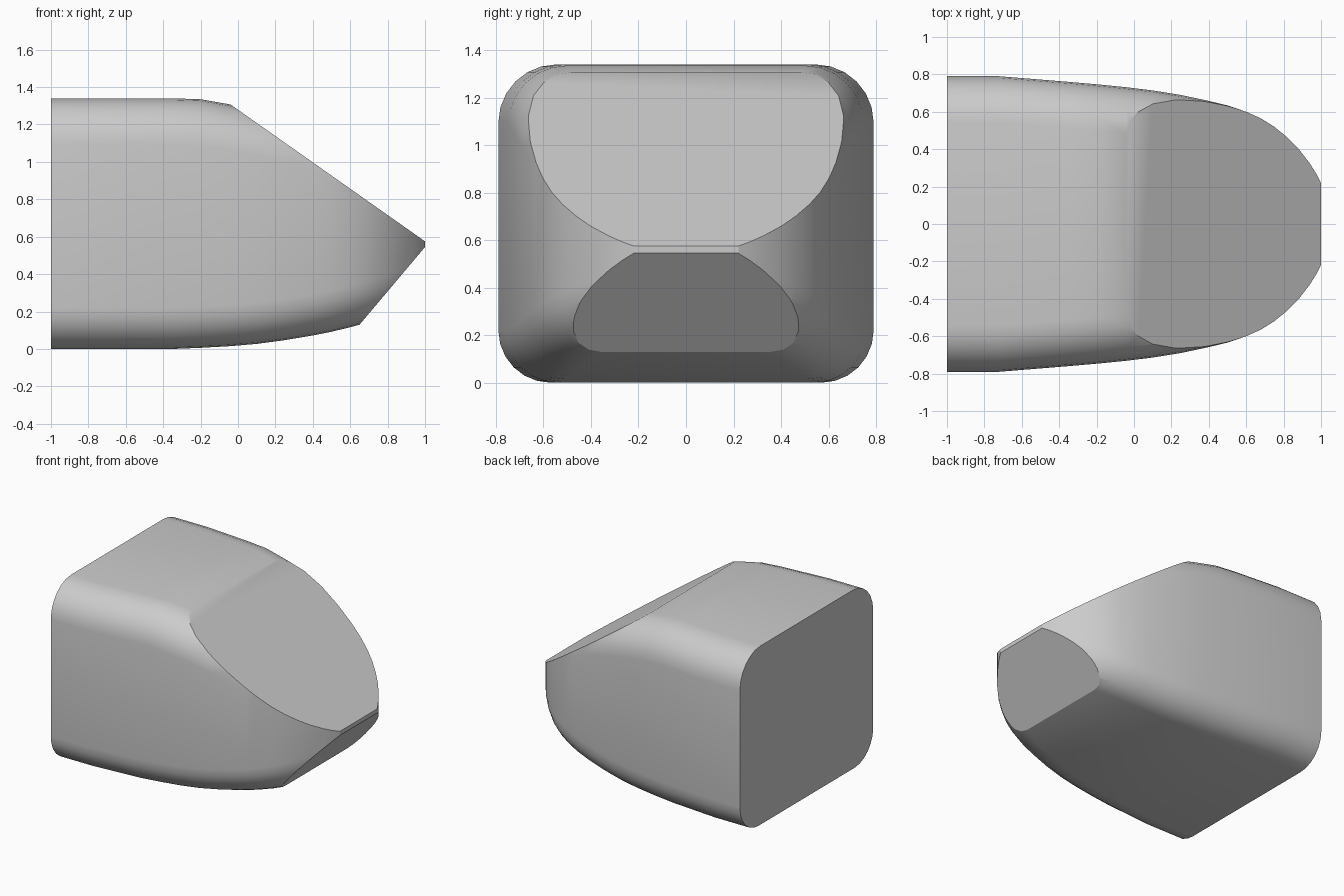
import bpy, bmesh
from math import cos, sin, pi, radians
from mathutils import Vector

if "Cube" in bpy.data.objects:
    bpy.data.objects.remove(bpy.data.objects["Cube"])

# Stations along the body: x, half width, bottom z, top z
STATIONS = [
    (-1.0, .79, 0, 1.34), (-.72, .79, 0, 1.34), (-.35, .76, 0, 1.34),
    (-.2, .747, .006, 1.335), (-.04, .731, .015, 1.307), (.1, .714, .027, 1.28),
    (.25, .69, .047, 1.24), (.4, .658, .072, 1.19), (.5, .634, .092, 1.15),
    (.6, .60, .116, 1.11), (.68, .564, .138, 1.08), (.75, .52, .16, 1.05),
    (.82, .463, .184, 1.02), (.88, .402, .207, .99), (.94, .324, .232, .96),
    (.975, .268, .25, .94), (1.0, .22, .262, .93),
]
STEPS = 6


def section(bm, x, w, bottom, top):
    """Rounded rectangle across the body."""
    ring = []
    r_low, r_high = min(.22, w * .8), min(.245, w * .8)
    corners = [(1, top - r_high, r_high, 0), (-1, top - r_high, r_high, 1),
               (-1, bottom + r_low, r_low, 2), (1, bottom + r_low, r_low, 3)]
    for side, cz, r, quarter in corners:
        for i in range(STEPS + 1):
            a = (quarter + i / STEPS) * pi / 2
            ring.append(bm.verts.new((x, side * (w - r) + r * cos(a), cz + r * sin(a))))
    return ring


def slice_off(bm, point, normal):
    """Cut a flat facet and close it."""
    cut = bmesh.ops.bisect_plane(bm, geom=bm.verts[:] + bm.edges[:] + bm.faces[:],
                                 plane_co=Vector(point), plane_no=Vector(normal),
                                 clear_outer=True, dist=1e-5)
    edges = [e for e in cut['geom_cut'] if isinstance(e, bmesh.types.BMEdge)]
    bmesh.ops.contextual_create(bm, geom=edges)


# Tapered nose shell
bm = bmesh.new()
rings = [section(bm, *s) for s in STATIONS]
for a, b in zip(rings, rings[1:]):
    for i in range(len(a)):
        j = (i + 1) % len(a)
        bm.faces.new((a[i], a[j], b[j], b[i]))
bm.faces.new(rings[0])
bm.faces.new(rings[-1])

# Sloping upper facet and undercut lower facet
slice_off(bm, (-.04, 0, 1.307), (.732, 0, 1.04))
slice_off(bm, (.65, 0, .13), (.415, 0, -.35))
bmesh.ops.recalc_face_normals(bm, faces=bm.faces[:])

mesh = bpy.data.meshes.new("nose_body")
bm.to_mesh(mesh)
bm.free()
body = bpy.data.objects.new("nose_body", mesh)
bpy.context.collection.objects.link(body)
bpy.context.view_layer.objects.active = body
body.select_set(True)
bpy.ops.object.shade_smooth_by_angle(angle=radians(25))
